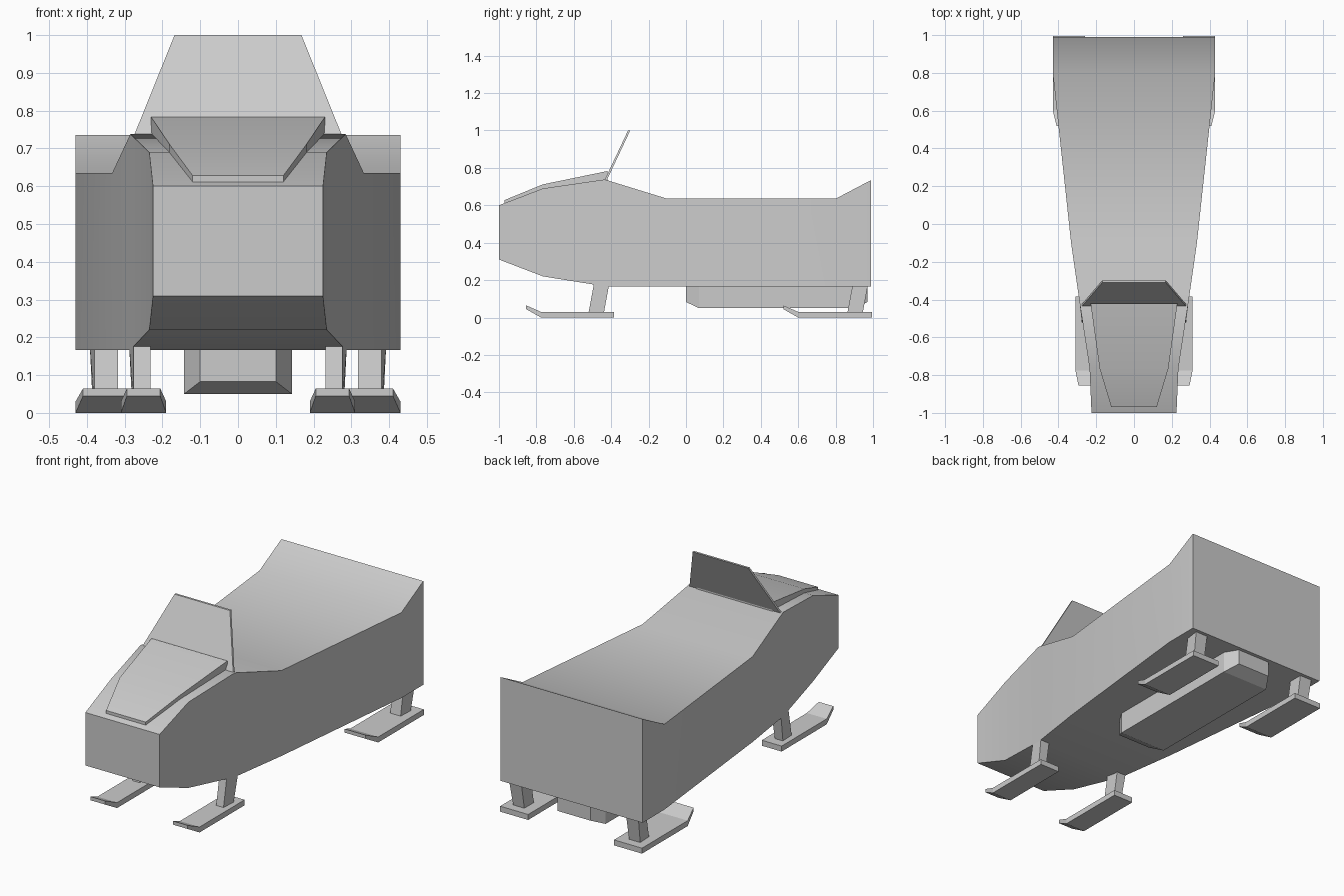
import bpy, bmesh, math

if "Cube" in bpy.data.objects:
    bpy.data.objects.remove(bpy.data.objects["Cube"])


def loft(name, rings, smooth=False):
    """Skin a row of four-cornered rings and cap both ends."""
    bm = bmesh.new()
    rows = [[bm.verts.new(p) for p in ring] for ring in rings]
    for a, b in zip(rows, rows[1:]):
        for i in range(4):
            j = (i + 1) % 4
            bm.faces.new((a[i], a[j], b[j], b[i]))
    bm.faces.new(rows[0])
    bm.faces.new(rows[-1])
    bmesh.ops.recalc_face_normals(bm, faces=bm.faces[:])
    mesh = bpy.data.meshes.new(name)
    bm.to_mesh(mesh)
    bm.free()
    obj = bpy.data.objects.new(name, mesh)
    bpy.context.collection.objects.link(obj)
    if smooth:
        bpy.ops.object.select_all(action='DESELECT')
        obj.select_set(True)
        bpy.context.view_layer.objects.active = obj
        bpy.ops.object.shade_smooth_by_angle(angle=math.radians(30))
    return obj


def section(y, half, z0, z1, cx=0.0):
    """Upright rectangle across the model at y."""
    return [(cx - half, y, z0), (cx + half, y, z0),
            (cx + half, y, z1), (cx - half, y, z1)]


def mirror_x(obj):
    obj.modifiers.new("Mirror", 'MIRROR').use_axis[0] = True


# Hull: wide tail tapering to a blunt nose
loft("hull", [section(*s) for s in (
    (-1.0, 0.225, 0.31, 0.60),
    (-0.765, 0.235, 0.22, 0.69),
    (-0.435, 0.285, 0.167, 0.738),
    (-0.10, 0.333, 0.167, 0.635),
    (0.80, 0.43, 0.167, 0.635),
    (0.99, 0.43, 0.167, 0.735))], smooth=True)

# Raised panel on the nose
loft("hood", [section(*s) for s in (
    (-0.97, 0.12, 0.609, 0.628),
    (-0.765, 0.182, 0.685, 0.712),
    (-0.42, 0.23, 0.725, 0.783))], smooth=True)

# Leaning windscreen plate
loft("windscreen", [
    [(-h, y, z), (h, y, z), (h, y + 0.012, z), (-h, y + 0.012, z)]
    for h, y, z in ((0.275, -0.435, 0.735), (0.168, -0.31, 1.0))])

# Belly pod with chamfered ends
loft("belly_pod", [section(*s) for s in (
    (0.0, 0.10, 0.083, 0.175),
    (0.07, 0.143, 0.05, 0.175),
    (0.90, 0.143, 0.05, 0.175),
    (0.97, 0.10, 0.083, 0.175))])

# Skis with upturned tips and leaning struts: front pair, then wider rear pair
for name, cx, half, tip, y0, y1, sy in (
        ("front", 0.25, 0.06, 0.044, -0.855, -0.385, -0.522),
        ("rear", 0.345, 0.085, 0.065, 0.52, 0.995, 0.862)):
    mirror_x(loft(name + "_ski", [
        section(y0, tip, 0.045, 0.065, cx),
        section(y0 + 0.08, half, 0.0, 0.03, cx),
        section(y1, half, 0.0, 0.03, cx)]))
    w = half * 0.37
    xi, xo = cx + 0.004 - w, cx + 0.004 + w
    mirror_x(loft(name + "_strut", [
        [(xi, y, z), (xo, y, z), (xo + flare, y + 0.082, z), (xi, y + 0.082, z)]
        for y, z, flare in ((sy, 0.02, 0.004), (sy + 0.03, 0.182, 0.012))]))
